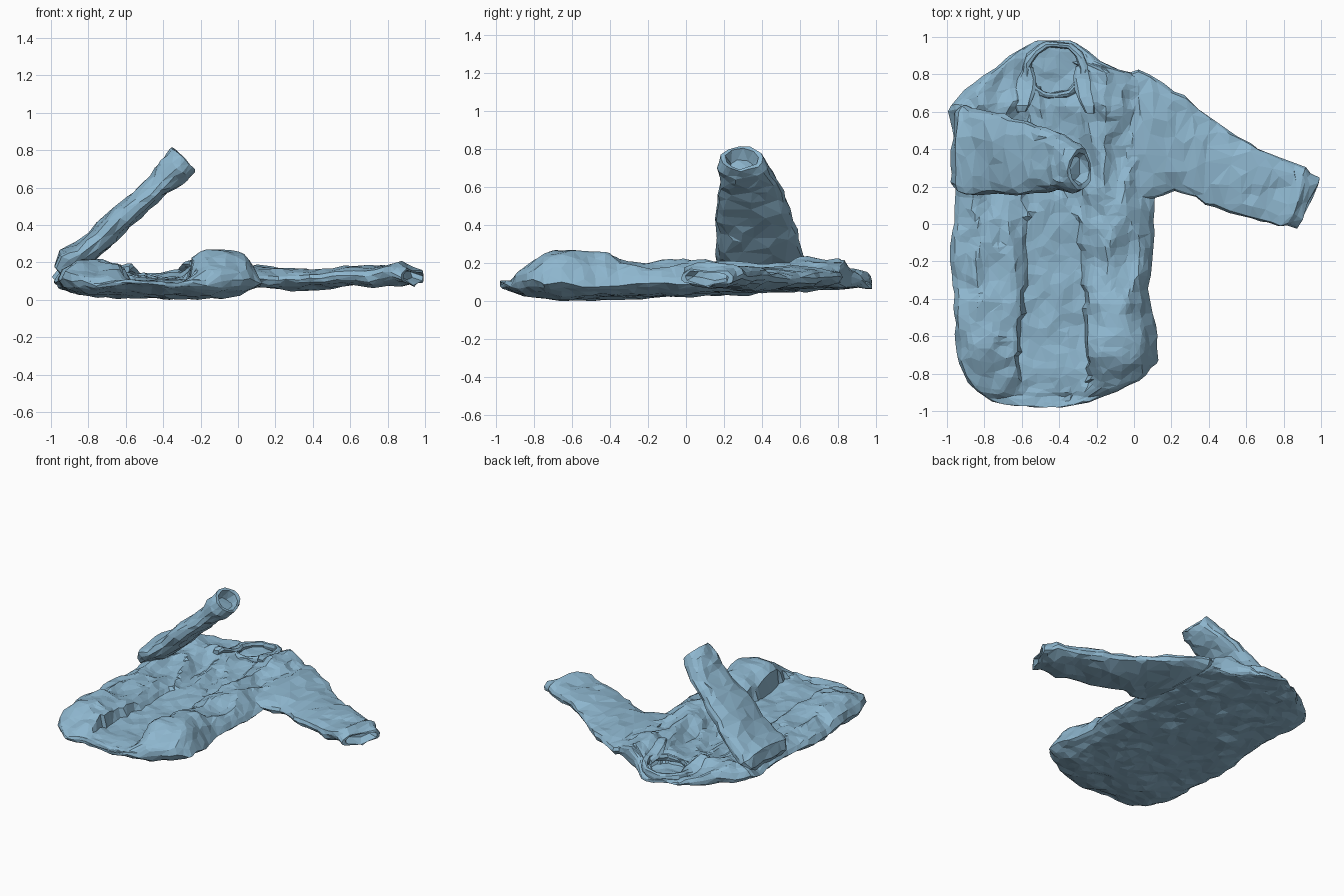
import bpy, bmesh, math
from mathutils import Vector, noise

if "Cube" in bpy.data.objects:
    bpy.data.objects.remove(bpy.data.objects["Cube"])

cloth = bpy.data.materials.new("blue_cloth")
cloth.diffuse_color = (.27, .47, .62, 1)
cloth.use_nodes = True
cloth.node_tree.nodes["Principled BSDF"].inputs["Base Color"].default_value = cloth.diffuse_color


def lerp(t, table):
    # piecewise-linear lookup in a list of (position, value) pairs
    if t <= table[0][0]:
        return table[0][1]
    for (a, va), (b, vb) in zip(table, table[1:]):
        if t <= b:
            return va + (vb - va) * (t - a) / (b - a)
    return table[-1][1]


def skin(name, rings, wrinkle, ratio, loop=False):
    # skins rings of points, crumples the cloth and thins it to irregular facets
    bm = bmesh.new()
    rows = []
    for ring in rings:
        row = []
        for p in ring:
            p = Vector(p)
            p += noise.noise_vector(p * 5) * wrinkle + noise.noise_vector(p * 13) * wrinkle * 0.8
            p.x = max(-1, min(1, p.x))
            p.y = max(-0.98, min(0.98, p.y))
            p.z = max(0, p.z)
            row.append(bm.verts.new(p))
        rows.append(row)
    n = len(rows[0])
    pairs = list(zip(rows, rows[1:])) + ([(rows[-1], rows[0])] if loop else [])
    for r0, r1 in pairs:
        for i in range(n):
            j = (i + 1) % n
            bm.faces.new((r0[i], r0[j], r1[j], r1[i]))
    if not loop:
        bm.faces.new(rows[0])
        bm.faces.new(rows[-1])
    bmesh.ops.triangulate(bm, faces=bm.faces[:])
    bmesh.ops.recalc_face_normals(bm, faces=bm.faces[:])
    me = bpy.data.meshes.new(name)
    bm.to_mesh(me)
    bm.free()
    me.materials.append(cloth)
    ob = bpy.data.objects.new(name, me)
    bpy.context.collection.objects.link(ob)
    if ratio < 1:
        ob.modifiers.new("facets", "DECIMATE").ratio = ratio
    return ob


def oval(a, b, normal, t, n=20):
    # flattened ring between two edge points
    a, b = Vector(a), Vector(b)
    c, h = (a + b) / 2, (a - b) / 2
    pts = []
    for i in range(n):
        w = 2 * math.pi * i / n
        s = math.sin(w)
        pts.append(c + h * math.cos(w) + normal * (t * math.copysign(abs(s) ** 0.75, s)))
    return pts


def sleeve(name, secs, normal, steps=6):
    # sleeve lofted between (edge a, edge b, half thickness), with a hollow cuff
    rings = []
    for (a0, b0, t0), (a1, b1, t1) in zip(secs, secs[1:]):
        for k in range(steps):
            f = k / steps
            rings.append(oval(Vector(a0).lerp(Vector(a1), f), Vector(b0).lerp(Vector(b1), f),
                              normal, t0 + (t1 - t0) * f))
    end = oval(*secs[-1][:2], normal, secs[-1][2])
    rings.append(end)
    mid = lambda s: (Vector(s[0]) + Vector(s[1])) / 2
    c = mid(secs[-1])
    back = (mid(secs[-2]) - c).normalized() * 0.05
    rings.append([c + (p - c) * 0.8 for p in end])
    rings.append([c + back + (p - c) * 0.6 for p in end])
    return skin(name, rings, 0.02, 0.33)


# Body outline and height profiles
LEFT = [(-.98, -.62), (-.95, -.73), (-.9, -.83), (-.84, -.89), (-.75, -.95), (-.4, -.96), (-.1, -.98),
        (.2, -.95), (.42, -.95), (.61, -1), (.7, -.92), (.8, -.8), (.93, -.6), (.98, -.52)]
RIGHT = [(-.98, -.38), (-.95, -.23), (-.9, -.09), (-.84, .01), (-.73, .12), (-.55, .12), (-.4, .08),
         (-.1, .1), (.13, .11), (.61, .1), (.75, .08), (.82, -.02), (.86, -.18), (.93, -.25), (.98, -.33)]
CREST = [(-1, .16), (-.93, .2), (-.85, .205), (-.75, .2), (-.64, .18), (-.58, .14), (-.42, .125),
         (-.29, .14), (-.24, .2), (-.16, .25), (-.06, .255), (.04, .23), (.12, .14)]
SWELL = [(-.98, .2), (-.92, .3), (-.9, .5), (-.8, .8), (-.7, 1), (-.42, 1), (-.34, .8), (.2, .76),
         (.55, .78), (.65, .95), (.8, .85), (.9, .6), (.98, .3)]
BELLY = [(-.98, .075), (-.85, .03), (-.65, .005), (0, .025), (.5, .045), (.98, .075)]
SAG = [(-1, .04), (-.88, .015), (-.3, 0), (0, .015), (.1, .04)]
NECK = Vector((-.42, .82))


def floor_z(x, y):
    return lerp(y, BELLY) + lerp(x, SAG)


def top_z(x, y):
    zb = floor_z(x, y)
    z = zb + (lerp(x, CREST) - zb) * lerp(y, SWELL)
    # flatter slope from the shoulder into the flat sleeve
    f = max(0, min(1, (y - .1) / .2)) * max(0, min(1, (x + .15) / .15))
    z += (min(z, .165) - z) * f
    # front opening: smooth low strip widening toward the hem
    gap = lerp(y, [(-.9, .2), (0, .14), (.2, .02)])
    inside = abs(x + .43) < gap and -.9 < y < .2
    if inside:
        z = min(z, zb + .075)
    # sharp folds on the side panels
    amp = .012 if inside else .08
    z += amp * lerp(y, [(-.98, 0), (-.85, 1), (.8, 1), (.98, .2)]) * (
        .2 - abs(noise.noise(Vector((x * 6, y * 3.2, 3)))))
    if ((x - NECK.x) / .14) ** 2 + ((y - NECK.y) / .13) ** 2 < 1:
        z = zb + .025
    return max(z, zb + .02)


# Body: closed crumpled shell with a sunken neck opening
NX, NY = 48, 70
rings = []
for j in range(NY + 1):
    y = -.98 * math.cos(math.pi * j / NY) * .35 + .65 * .98 * (2 * j / NY - 1)
    l, r = lerp(y, LEFT), lerp(y, RIGHT)
    top, bottom = [], []
    for i in range(NX + 1):
        u = 2 * i / NX - 1
        x = (l + r) / 2 + (r - l) / 2 * u
        zb, zt = floor_z(x, y), top_z(x, y)
        m = zb + (zt - zb) * .45
        s = math.sqrt(max(0, 1 - abs(u) ** 8))
        top.append((x, y, m + (zt - m) * s))
        if 0 < i < NX:
            bottom.append((x, y, m + (zb - m) * s))
    rings.append(top + bottom[::-1])
skin("jacket_body", rings, 0.016, 0.28)

# Sleeve lying flat
flat = [(-.1, .82, .0, .13, .13, .045), (.03, .82, .1, .14, .12, .055), (.25, .7, .22, .17, .115, .055),
        (.45, .54, .4, .1, .115, .052), (.66, .4, .6, .04, .12, .05), (.85, .33, .76, .0, .135, .06),
        (.93, .3, .83, -.02, .145, .065), (1, .25, .88, -.03, .125, .045)]
sleeve("flat_sleeve", [((ax, ay, z), (bx, by, z), t) for ax, ay, bx, by, z, t in flat], Vector((0, 0, 1)))

# Sleeve raised over the chest
raised = [(-.95, .15, .2, .6, .04), (-.91, .2, .17, .63, .07), (-.82, .26, .17, .61, .07),
          (-.57, .48, .16, .55, .07), (-.42, .62, .16, .49, .07), (-.33, .71, .17, .44, .085),
          (-.285, .755, .19, .4, .08)]
sleeve("raised_sleeve", [((x, y1, z), (x, y0, z), t) for x, z, y0, y1, t in raised], Vector((-.68, 0, .73)))

# Collar ring around the neck opening
up = Vector((0, 0, 1))
ring = []
for k in range(28):
    w = 2 * math.pi * k / 28
    c, s = math.cos(w), math.sin(w)
    z = .12 + .03 * max(0, c)
    ring.append(oval((NECK.x + .13 * c, NECK.y + .12 * s, z), (NECK.x + .18 * c, NECK.y + .155 * s, z - .01),
                     up, .03, 8))
skin("collar", ring, 0.012, 0.5, loop=True)

# Lapels beside the neck, mirrored
for side, label in ((-1, "left"), (1, "right")):
    lapel = []
    for k in range(8):
        f = k / 7
        x, y = NECK.x + side * (.14 + .05 * f), .84 - .24 * f
        w = .025 + .035 * math.sin(math.pi * f)
        lapel.append(oval((x - w, y, top_z(x, y)), (x + w, y, top_z(x, y) + .01), up, .02, 8))
    skin(label + "_lapel", lapel, 0.014, 0.7)
